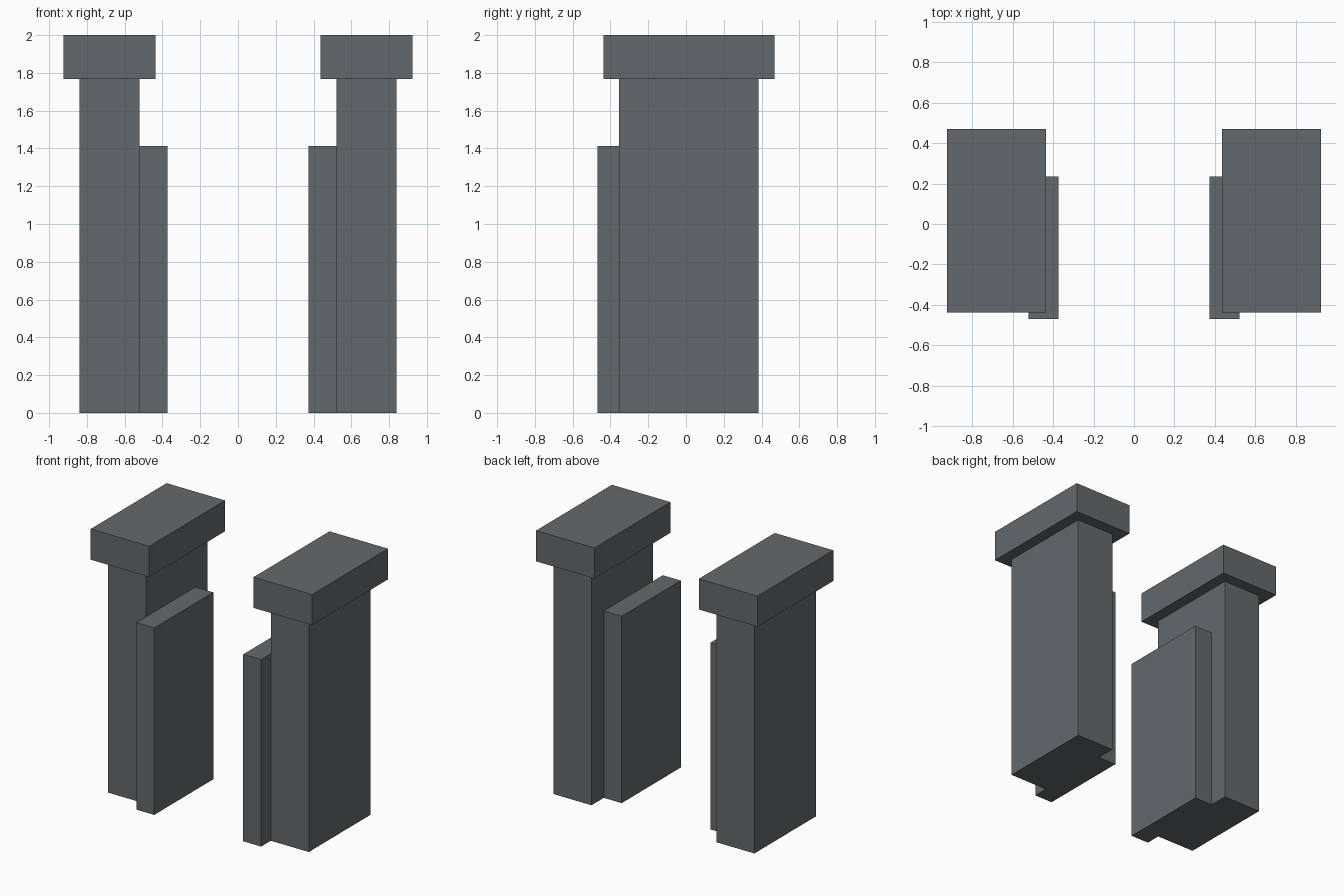
import bpy

if "Cube" in bpy.data.objects:
    bpy.data.objects.remove(bpy.data.objects["Cube"])

# One dark grey stone colour
stone = bpy.data.materials.new("dark grey stone")
stone.diffuse_color = (0.13, 0.14, 0.146, 1)
stone.use_nodes = True
stone.node_tree.nodes["Principled BSDF"].inputs["Base Color"].default_value = stone.diffuse_color


def box(name, x, y, z):
    """Axis-aligned box from (min, max) ranges."""
    bpy.ops.mesh.primitive_cube_add(size=1)
    ob = bpy.context.object
    ob.name = name
    ranges = [sorted(r) for r in (x, y, z)]
    ob.location = [(a + b) / 2 for a, b in ranges]
    ob.scale = [b - a for a, b in ranges]
    bpy.ops.object.transform_apply(location=True, rotation=False, scale=True)
    ob.data.materials.append(stone)
    return ob


# Two mirrored gate posts: shaft, overhanging cap, and inner slab set forward
for side, s in (("left", -1), ("right", 1)):
    box(side + "_shaft", (s * 0.522, s * 0.84), (-0.354, 0.383), (0, 1.768))
    box(side + "_cap", (s * 0.436, s * 0.925), (-0.437, 0.469), (1.768, 2.0))
    box(side + "_inner_slab", (s * 0.372, s * 0.522), (-0.469, 0.236), (0, 1.412))
